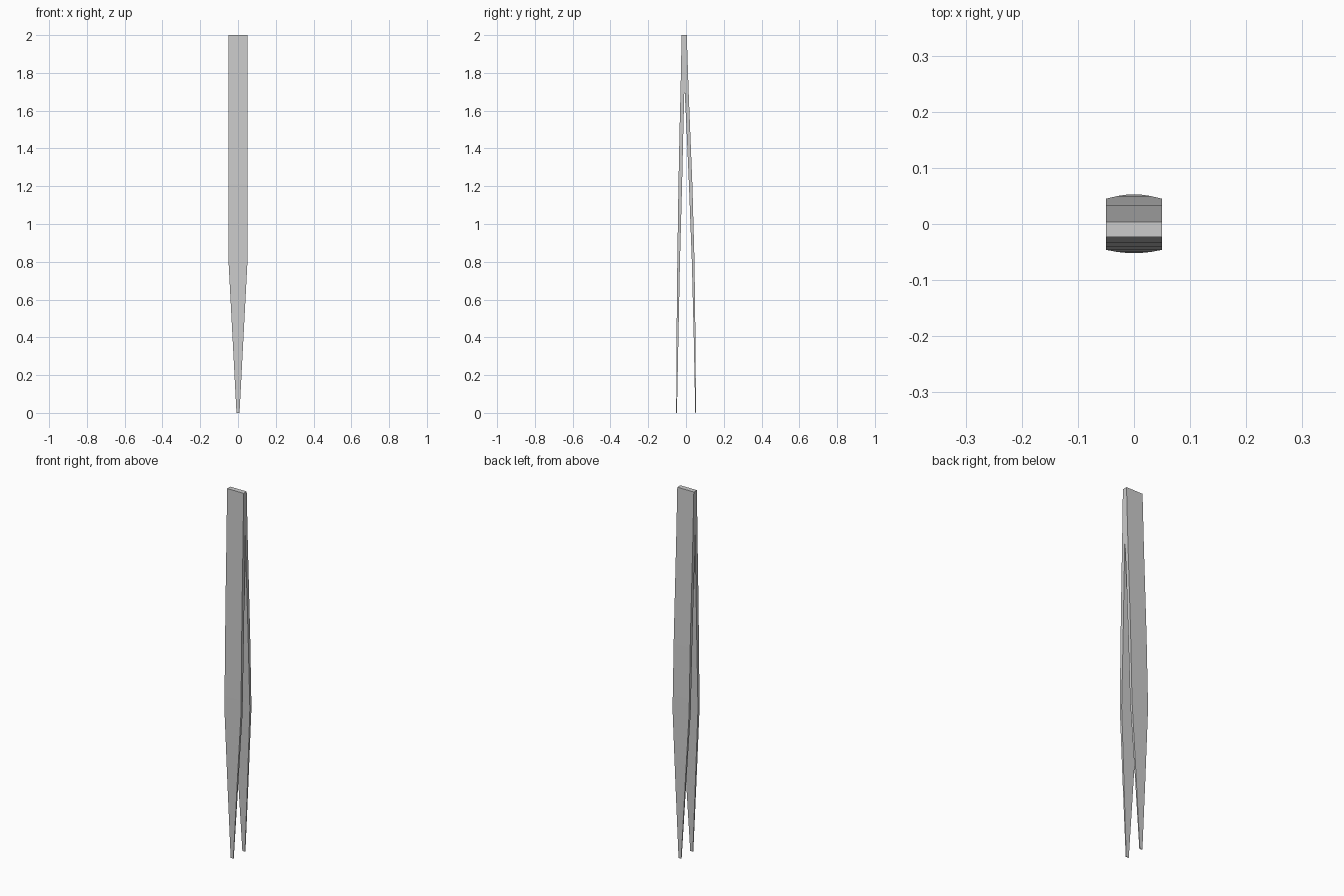
import bpy, bmesh

if "Cube" in bpy.data.objects:
    bpy.data.objects.remove(bpy.data.objects["Cube"])

# z, outer y, inner y for each arm; the arms meet just below the top
BACK = [(0, .053, .049), (.4, .050, .041), (.8, .045, .031), (1.2, .034, .016),
        (1.5, .022, .003), (1.7, .014, -.007), (1.85, .009, -.011), (2, .004, -.010)]
FRONT = [(0, -.052, -.048), (.4, -.050, -.040), (.8, -.046, -.032), (1.2, -.040, -.021),
         (1.5, -.034, -.014), (1.7, -.029, -.009), (1.85, -.026, -.009), (2, -.023, -.010)]


def half_width(z):
    return .05 if z >= .8 else .008 + .042 * z / .8


def arm(name, profile):
    bm = bmesh.new()
    rings = []
    for z, outer, inner in profile:
        w = half_width(z)
        rings.append([bm.verts.new(p) for p in
                      ((-w, outer, z), (w, outer, z), (w, inner, z), (-w, inner, z))])
    for a, b in zip(rings, rings[1:]):
        for i in range(4):
            j = (i + 1) % 4
            bm.faces.new((a[i], a[j], b[j], b[i]))
    bm.faces.new(rings[0])
    bm.faces.new(rings[-1])
    bmesh.ops.recalc_face_normals(bm, faces=bm.faces)
    mesh = bpy.data.meshes.new(name)
    bm.to_mesh(mesh)
    bm.free()
    ob = bpy.data.objects.new(name, mesh)
    bpy.context.collection.objects.link(ob)
    bpy.ops.object.select_all(action='DESELECT')
    ob.select_set(True)
    bpy.context.view_layer.objects.active = ob
    bpy.ops.object.shade_smooth_by_angle()


# Two thin tapered spring arms
arm("back_arm", BACK)
arm("front_arm", FRONT)
